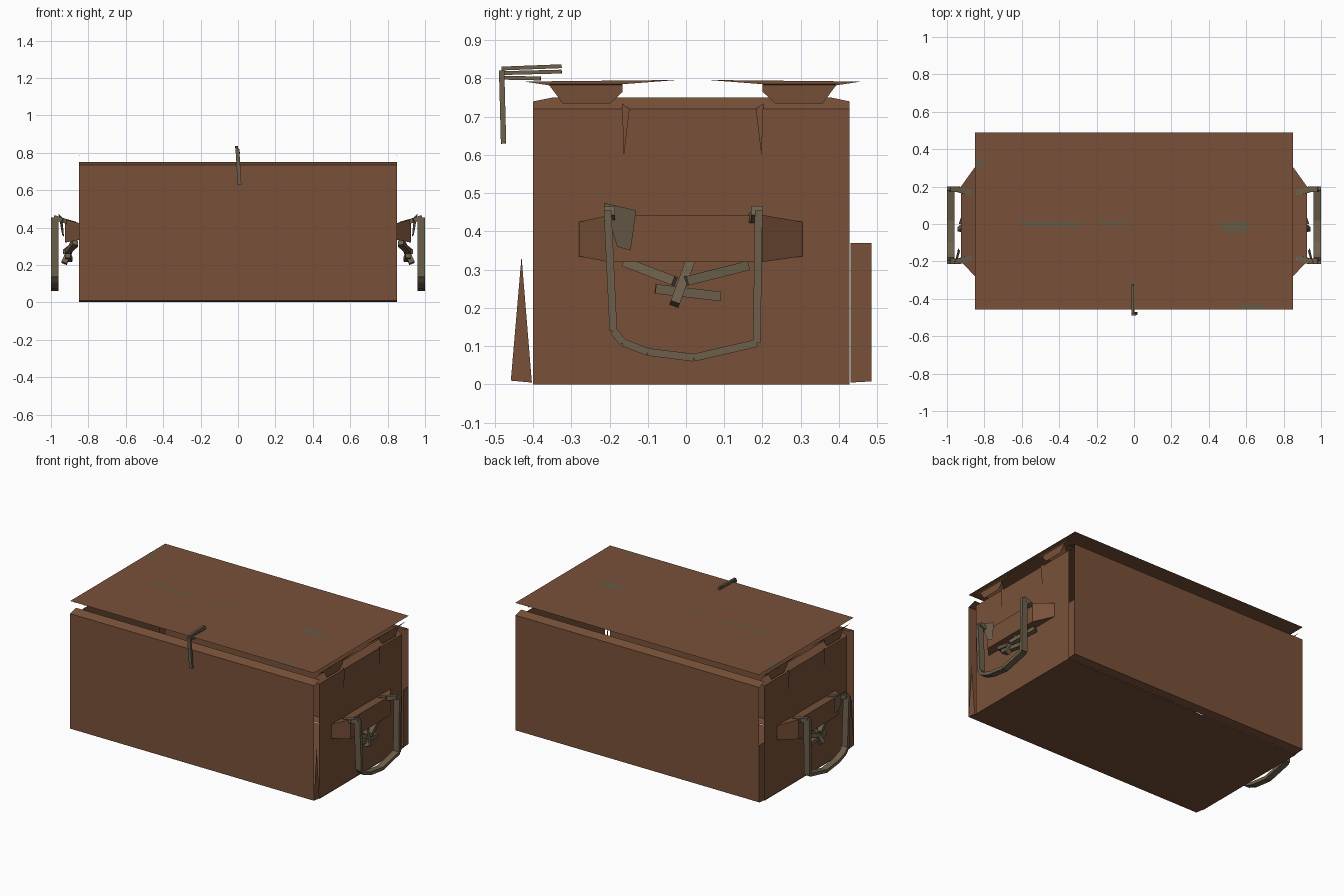
import bpy
from mathutils import Vector, Matrix

if "Cube" in bpy.data.objects:
    bpy.data.objects.remove(bpy.data.objects["Cube"])


def material(name, r, g, b):
    m = bpy.data.materials.new(name)
    m.use_nodes = True
    m.diffuse_color = (r, g, b, 1)
    m.node_tree.nodes["Principled BSDF"].inputs["Base Color"].default_value = (r, g, b, 1)
    return m


WOOD = material("brown wood", 0.19, 0.083, 0.041)
METAL = material("tarnished metal", 0.155, 0.118, 0.073)
MOSS = material("grey green moss", 0.13, 0.105, 0.06)


def mesh(name, verts, faces, mat):
    me = bpy.data.meshes.new(name)
    me.from_pydata([tuple(v) for v in verts], [], faces)
    me.materials.append(mat)
    me.update()
    ob = bpy.data.objects.new(name, me)
    bpy.context.collection.objects.link(ob)
    return ob


def sheet(name, profile, half=0.85, mat=WOOD):
    """Sweep a (y, z) profile along x as a thin folded sheet."""
    n = len(profile)
    verts = [(x, y, z) for x in (-half, half) for y, z in profile]
    return mesh(name, verts, [(i, i + 1, n + i + 1, n + i) for i in range(n - 1)], mat)


def end_face(name, points, mat=WOOD):
    """Flat polygon given as (x, y, z), made on both ends."""
    for side, s in (("left", 1), ("right", -1)):
        ring = list(range(len(points)))
        mesh(f"{side}_{name}", [(s * x, y, z) for x, y, z in points],
             [ring if s > 0 else ring[::-1]], mat)


def bars(name, path, width, depth, mat=METAL, flat=Vector((1, 0, 0))):
    """Chain of straight flat bars; depth lies along the flat axis."""
    verts, faces = [], []
    for a, b in zip(path, path[1:]):
        a, b = Vector(a), Vector(b)
        along = (b - a).normalized()
        across = along.cross(flat).normalized() * width / 2
        deep = across.cross(along).normalized() * depth / 2
        k = len(verts)
        for p in (a, b):
            verts += [p + across + deep, p - across + deep, p - across - deep, p + across - deep]
        faces += [[k + i for i in f] for f in
                  ((3, 2, 1, 0), (4, 5, 6, 7), (0, 1, 5, 4), (1, 2, 6, 5), (2, 3, 7, 6), (3, 0, 4, 7))]
    return mesh(name, verts, faces, mat)


# Long walls, two planks each, with folded rims at top and bottom
sheet("front_wall", [(-0.40, 0.003), (-0.458, 0.01), (-0.458, 0.37), (-0.458, 0.735), (-0.40, 0.75)])
sheet("back_wall", [(0.43, 0.75), (0.485, 0.735), (0.485, 0.37), (0.485, 0.01), (0.43, 0.003)])
sheet("floor", [(0.43, 0.0), (-0.40, 0.0)])

# Lid planks
sheet("lid_front_plank", [(-0.458, 0.815), (0.012, 0.815)])
sheet("lid_back_plank", [(0.012, 0.815), (0.488, 0.815)])

# End walls, three planks with a folded top edge
for i in range(3):
    top = (0.25, 0.5, 0.72)[i]
    low = 0.25 * i
    end_face(f"end_plank_{i + 1}", [(0.845, -0.40, low), (0.845, 0.428, low),
                                    (0.845, 0.428, top), (0.845, -0.40, top)])
end_face("end_top_fold", [(0.845, -0.40, 0.72), (0.845, 0.428, 0.72), (0.81, 0.428, 0.74),
                          (0.81, 0.38, 0.75), (0.81, -0.35, 0.75), (0.81, -0.40, 0.74)])

# Corner strips
end_face("front_corner_splinter", [(0.85, -0.458, 0.01), (0.85, -0.403, 0.005), (0.85, -0.43, 0.335)])
end_face("back_corner_post", [(0.85, 0.43, 0.005), (0.85, 0.485, 0.008), (0.85, 0.485, 0.37), (0.85, 0.43, 0.37)])

# Sloped flaps under the lid ends, mirrored front to back
FLAP = [(0.85, 0.44, 0.792), (0.85, 0.04, 0.796), (0.848, 0.183, 0.785), (0.848, 0.183, 0.765),
        (0.847, 0.215, 0.735), (0.847, 0.34, 0.735), (0.848, 0.375, 0.782)]
for part, s in (("front", -1), ("back", 1)):
    end_face(f"{part}_lid_flap", [(x, 0.0175 + s * y, z) for x, y, z in FLAP])
    end_face(f"{part}_lid_flap_shelf", [(x, 0.0175 + s * y, z) for x, y, z in
             ((0.85, 0.375, 0.785), (0.85, 0.183, 0.785), (0.80, 0.215, 0.742), (0.80, 0.34, 0.742))])
    end_face(f"{part}_end_splinter", [(0.85, 0.0175 + s * y, z) for y, z in
             ((0.185, 0.735), (0.18, 0.595), (0.165, 0.72))])

# Handles on both ends
for side, s in (("left", 1), ("right", -1)):
    # tapered wooden grip block
    outer = [(s * 0.85, y, z) for y, z in ((-0.28, 0.335), (0.305, 0.335), (0.305, 0.425), (-0.28, 0.425))]
    inner = [(s * 0.925, y, z) for y, z in ((-0.20, 0.32), (0.20, 0.32), (0.20, 0.443), (-0.20, 0.443))]
    mesh(f"{side}_grip_block", outer + inner,
         [(4, 5, 6, 7), (0, 1, 5, 4), (1, 2, 6, 5), (2, 3, 7, 6), (3, 0, 4, 7)], WOOD)
    # hanging metal loop
    loop = [(-0.205, 0.455), (-0.19, 0.14), (-0.165, 0.11), (-0.10, 0.085),
            (0.02, 0.07), (0.185, 0.108), (0.19, 0.455)]
    bars(f"{side}_handle_loop", [(s * 0.98, y, z) for y, z in loop], 0.02, 0.04)
    # hinge straps joining the loop to the grip
    for part, y in (("front", -0.20), ("back", 0.185)):
        bars(f"{side}_{part}_hinge_strap", [(s * 0.87, y * 0.9, 0.42), (s * 0.94, y, 0.44),
                                           (s * 0.985, y, 0.455)], 0.025, 0.03, flat=Vector((0, 1, 0)))
    mesh(f"{side}_hinge_wedge", [(s * x, y, z) for x, y, z in
         ((0.96, -0.215, 0.475), (0.94, -0.13, 0.455), (0.93, -0.145, 0.35), (0.94, -0.18, 0.36))],
         [(0, 3, 2, 1)], METAL)
    # knot of broken metal below the grip
    knot = [((0.87, -0.16, 0.32), (0.91, -0.03, 0.27)), ((0.91, -0.08, 0.25), (0.90, 0.09, 0.23)),
            ((0.88, 0.01, 0.32), (0.93, -0.03, 0.21)), ((0.87, 0.16, 0.31), (0.92, 0.0, 0.27))]
    for i, ends in enumerate(knot):
        bars(f"{side}_knot_{i + 1}", [(s * x, y, z) for x, y, z in ends], 0.025, 0.03)

# Bent front clasp with splayed prongs
bars("clasp_hook", [(0.008, -0.477, 0.63), (-0.003, -0.482, 0.82)], 0.014, 0.02)
for i, (y, z) in enumerate(((-0.325, 0.832), (-0.325, 0.818), (-0.38, 0.80))):
    bars(f"clasp_prong_{i + 1}", [(-0.006, -0.482, 0.826 - 0.012 * i), (-0.008 + 0.006 * i, y, z)], 0.01, 0.014)


# Moss patches along the lid seam and edges
def moss(name, x0, x1, y0, y1):
    dx, dy = x1 - x0, y1 - y0
    shape = ((0, 1), (0.1, 0.4), (0.3, 0.1), (0.55, 0.3), (0.75, 0), (0.9, 0.5), (1, 1))
    mesh(name, [(x0 + u * dx, y0 + v * dy, 0.817) for u, v in shape], [range(len(shape))], MOSS)


moss("moss_seam_a", -0.63, -0.25, -0.02, 0.012)
moss("moss_seam_b", -0.20, -0.03, -0.012, 0.012)
moss("moss_seam_c", 0.45, 0.63, -0.055, 0.012)
moss("moss_edge_left", -0.85, -0.81, 0.28, 0.35)
moss("moss_edge_front", 0.55, 0.72, -0.455, -0.43)
